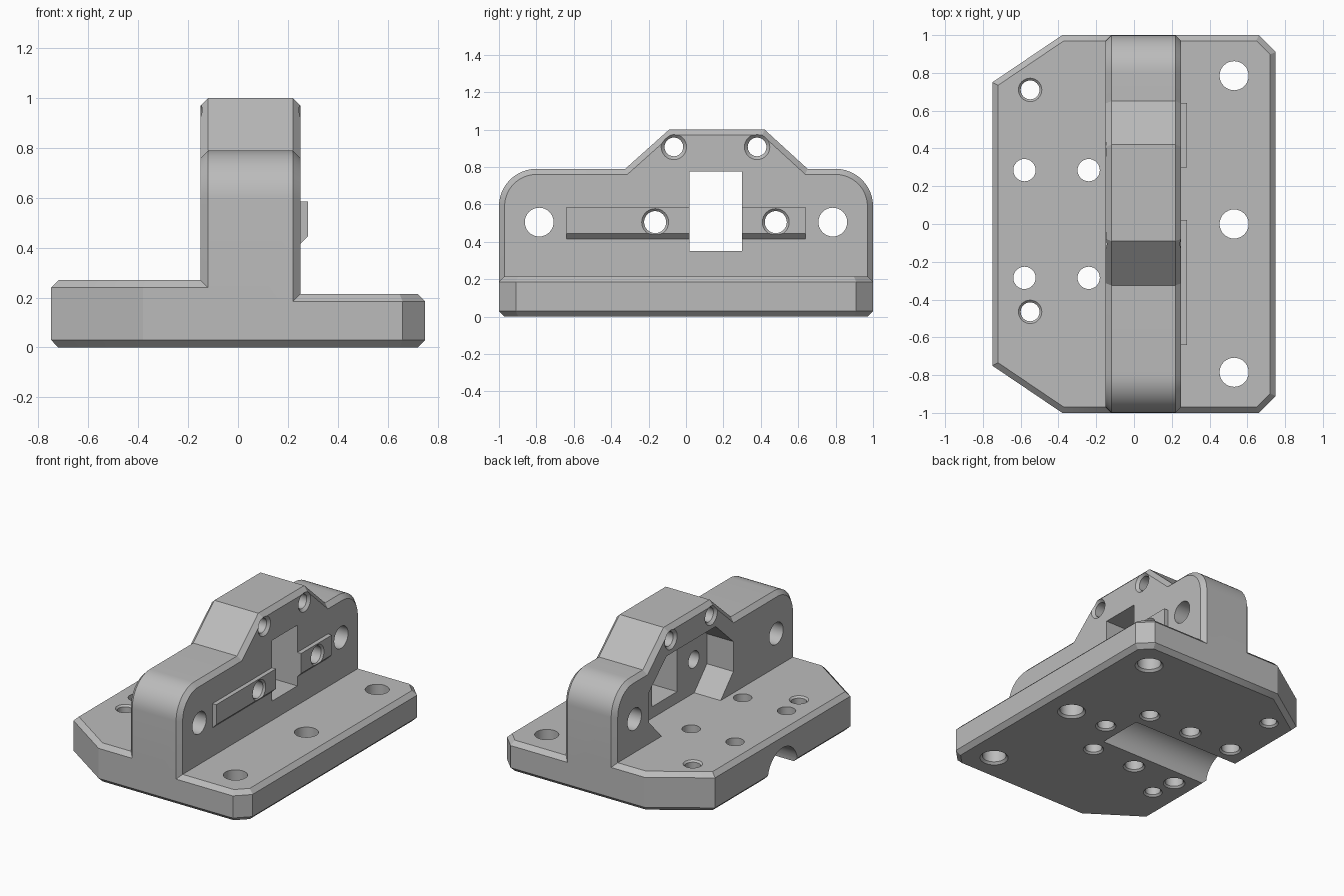
import bpy, bmesh
from math import sin, cos, pi, radians

cube = bpy.data.objects.get("Cube")
if cube:
    bpy.data.objects.remove(cube, do_unlink=True)

grey = bpy.data.materials.new("machined_grey")
grey.use_nodes = True
colour = (0.5, 0.5, 0.5, 1)
grey.diffuse_color = colour
grey.node_tree.nodes["Principled BSDF"].inputs["Base Color"].default_value = colour


def place(axis, t, u, v):
    """Position t along the axis, (u, v) across it."""
    return {"x": (t, u, v), "y": (u, t, v), "z": (u, v, t)}[axis]


def loft(bm, axis, rings):
    """Closed solid through a list of (t, outline) rings; returns the two cap faces."""
    loops = [[bm.verts.new(place(axis, t, u, v)) for u, v in pts] for t, pts in rings]
    for a, b in zip(loops, loops[1:]):
        for i in range(len(a)):
            j = (i + 1) % len(a)
            bm.faces.new((a[i], a[j], b[j], b[i]))
    return [bm.faces.new(loops[0][::-1]), bm.faces.new(loops[-1])]


def finish(bm, name):
    bmesh.ops.recalc_face_normals(bm, faces=bm.faces[:])
    mesh = bpy.data.meshes.new(name)
    bm.to_mesh(mesh)
    bm.free()
    mesh.materials.append(grey)
    obj = bpy.data.objects.new(name, mesh)
    bpy.context.scene.collection.objects.link(obj)
    return obj


def prism(name, axis, pts, t0, t1, chamfer=0):
    bm = bmesh.new()
    caps = loft(bm, axis, [(t0, pts), (t1, pts)])
    bmesh.ops.recalc_face_normals(bm, faces=bm.faces[:])
    if chamfer:
        edges = list({e for f in caps for e in f.edges})
        bmesh.ops.bevel(bm, geom=edges, offset=chamfer, segments=1,
                        affect='EDGES', clamp_overlap=False)
    return finish(bm, name)


def arc(cu, cv, r, a0, a1, n):
    return [(cu + r * cos(radians(a0 + (a1 - a0) * i / n)),
             cv + r * sin(radians(a0 + (a1 - a0) * i / n))) for i in range(n + 1)]


def circle(cu, cv, r, n=32):
    return arc(cu, cv, r, 0, 360, n)[:-1]


def hole(bm, axis, u, v, r, t0, t1, c0=0, c1=0):
    """Drill from t0 to t1, with countersinks c0 and c1 at its ends."""
    over = 0.02
    loft(bm, axis, [(t0 - over, circle(u, v, r + (c0 + over if c0 else 0))),
                    (t0 + c0, circle(u, v, r)),
                    (t1 - c1, circle(u, v, r)),
                    (t1 + over, circle(u, v, r + (c1 + over if c1 else 0)))])


def combine(target, tool, operation):
    mod = target.modifiers.new(tool.name, 'BOOLEAN')
    mod.operation, mod.solver, mod.object = operation, 'EXACT', tool
    bpy.context.view_layer.update()
    graph = bpy.context.evaluated_depsgraph_get()
    mesh = bpy.data.meshes.new_from_object(target.evaluated_get(graph))
    target.modifiers.clear()
    target.data = mesh
    bpy.data.objects.remove(tool, do_unlink=True)


# Base plate: low step on the left, higher step on the right
base = prism("mounting_bracket", "z",
             [(-.75, -.75), (-.38, -1), (.66, -1), (.75, -.91),
              (.75, .91), (.66, 1), (-.38, 1), (-.75, .75)], 0, .215, .03)
raised = prism("raised_base", "z",
               [(-.75, -.75), (-.38, -1), (.12, -1), (.12, 1), (-.38, 1), (-.75, .75)],
               0, .27, .03)

# Upright wall with rounded shoulders and a raised crown
profile = ([(-1, .1), (1, .1)] + arc(.8, .59, .2, 0, 90, 12)
           + [(.65, .79), (.42, 1), (-.09, 1), (-.325, .79)]
           + arc(-.8, .59, .2, 90, 180, 12))
wall = prism("wall", "x", profile, -.15, .25, .03)

# Faceted pocket in the right face of the wall
pocket = prism("pocket", "x",
               [(-.16, .26), (.475, .26), (.625, .42), (.625, .63),
                (.43, .81), (-.115, .81), (-.31, .63), (-.31, .42)], -.3, .055)
combine(wall, pocket, 'DIFFERENCE')

# Rail along the left face, sloped underneath
rail = prism("rail", "y", [(.2, .585), (.28, .585), (.28, .445), (.25, .415), (.2, .415)],
             -.64, .64)

for part in (raised, wall, rail):
    combine(base, part, 'UNION')

# Rectangular window through the wall and rail
window = prism("window", "x", [(.02, .35), (.3, .35), (.3, .775), (.02, .775)], -.3, .4)
combine(base, window, 'DIFFERENCE')

# Half-round channel under the base
channel = prism("channel", "x", circle(0, 0, .165, 40), -.9, .12)
combine(base, channel, 'DIFFERENCE')

# All drilled holes in one cutter
bm = bmesh.new()
for y in (-.785, 0, .785):
    hole(bm, "z", .53, y, .077, 0, .215, .015)
for y in (-.285, .285):
    for x in (-.58, -.24):
        hole(bm, "z", x, y, .059, 0, .27, .012)
    hole(bm, "z", .105, y, .055, 0, .18, .012)
hole(bm, "z", .24, 0, .055, 0, .18, .012)
for y in (-.465, .71):
    hole(bm, "z", -.55, y, .05, 0, .27, .012, .012)
for y in (-.785, .785):
    hole(bm, "x", y, .505, .077, -.15, .25)
for y in (-.165, .48):
    hole(bm, "x", y, .505, .059, .055, .28, 0, .013)
for y in (-.065, .38):
    hole(bm, "x", y, .907, .05, -.15, .25, .018, .018)
combine(base, finish(bm, "holes"), 'DIFFERENCE')

# Smooth the curves, keep the chamfers crisp
bpy.ops.object.select_all(action='DESELECT')
base.select_set(True)
bpy.context.view_layer.objects.active = base
bpy.ops.object.shade_smooth_by_angle(angle=radians(25))
